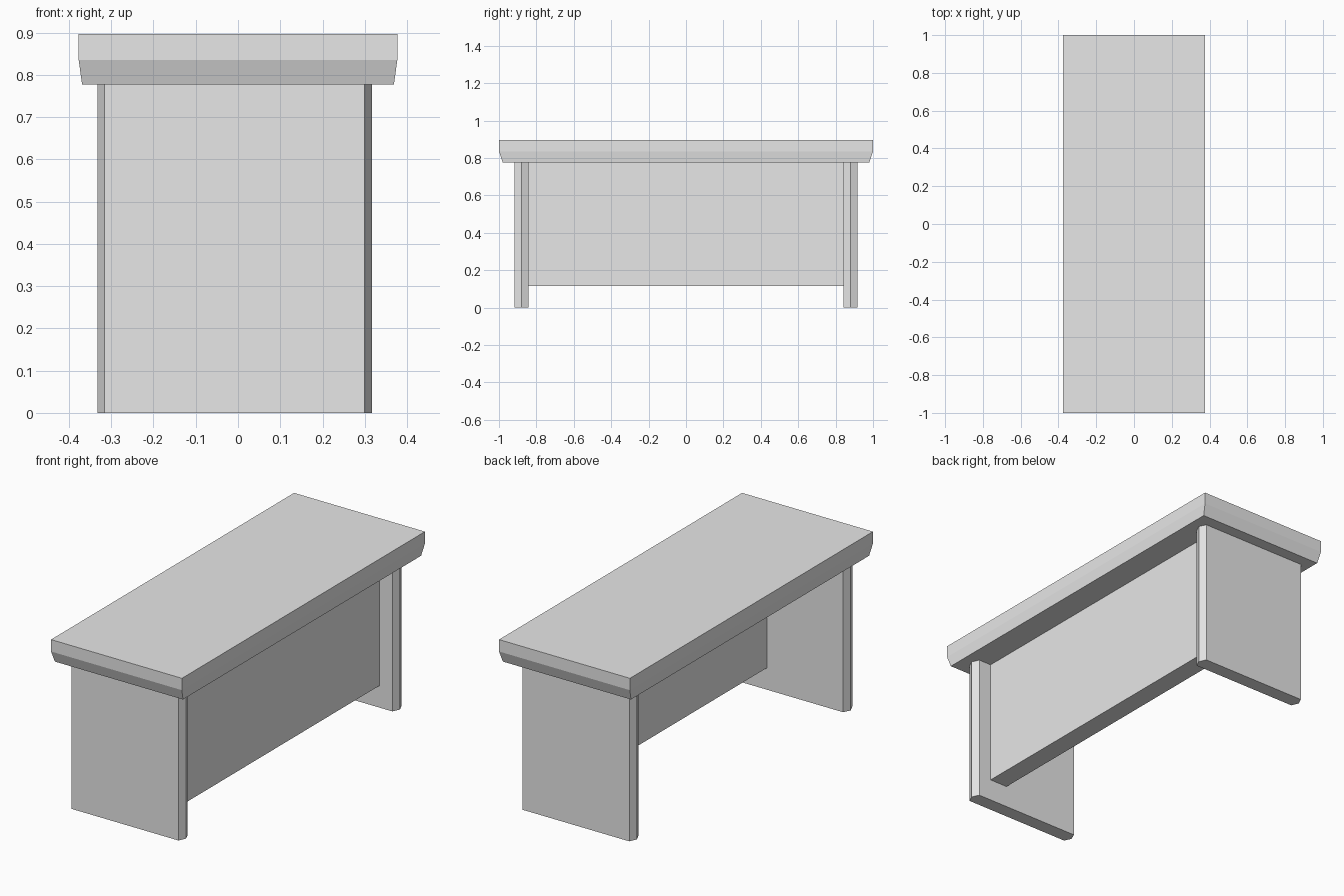
import bpy
import bmesh

cube = bpy.data.objects.get("Cube")
if cube:
    bpy.data.objects.remove(cube, do_unlink=True)

# Single plain grey finish
grey = bpy.data.materials.new("plain_grey")
grey.use_nodes = True
colour = (0.8, 0.8, 0.8, 1.0)
grey.diffuse_color = colour
grey.node_tree.nodes["Principled BSDF"].inputs["Base Color"].default_value = colour


def rectangle(half_x, half_y):
    return [(-half_x, -half_y), (half_x, -half_y), (half_x, half_y), (-half_x, half_y)]


def loft(name, sections, location=(0, 0, 0)):
    """Join stacked outlines [(z, [(x, y), ...]), ...] into a closed solid."""
    bm = bmesh.new()
    rings = [[bm.verts.new((x, y, z)) for x, y in outline] for z, outline in sections]
    for low, high in zip(rings, rings[1:]):
        for i in range(len(low)):
            j = (i + 1) % len(low)
            bm.faces.new((low[i], low[j], high[j], high[i]))
    bm.faces.new(rings[0][::-1])
    bm.faces.new(rings[-1])
    bmesh.ops.recalc_face_normals(bm, faces=bm.faces)
    mesh = bpy.data.meshes.new(name)
    bm.to_mesh(mesh)
    bm.free()
    mesh.materials.append(grey)
    obj = bpy.data.objects.new(name, mesh)
    obj.location = location
    bpy.context.collection.objects.link(obj)
    return obj


UNDERSIDE = 0.777

# Desktop slab with a tapered lower edge
loft("desktop", [(UNDERSIDE, rectangle(0.369, 0.98)),
                 (0.835, rectangle(0.377, 1.0)),
                 (0.897, rectangle(0.377, 1.0))])

# End panels with pointed front and back edges
half_width, half_thick, point = 0.325, 0.0375, 0.0175
flat = half_width - point
leg_outline = [(-half_width, 0), (-flat, -half_thick), (flat, -half_thick),
               (half_width, 0), (flat, half_thick), (-flat, half_thick)]
for side, y in (("front", -0.88), ("back", 0.88)):
    loft(side + "_end_panel", [(0, leg_outline), (UNDERSIDE, leg_outline)], (-0.008, y, 0))

# Modesty panel between the end panels
board = rectangle(0.052, 0.843)
loft("modesty_panel", [(0.115, board), (UNDERSIDE, board)], (0.174, 0, 0))
